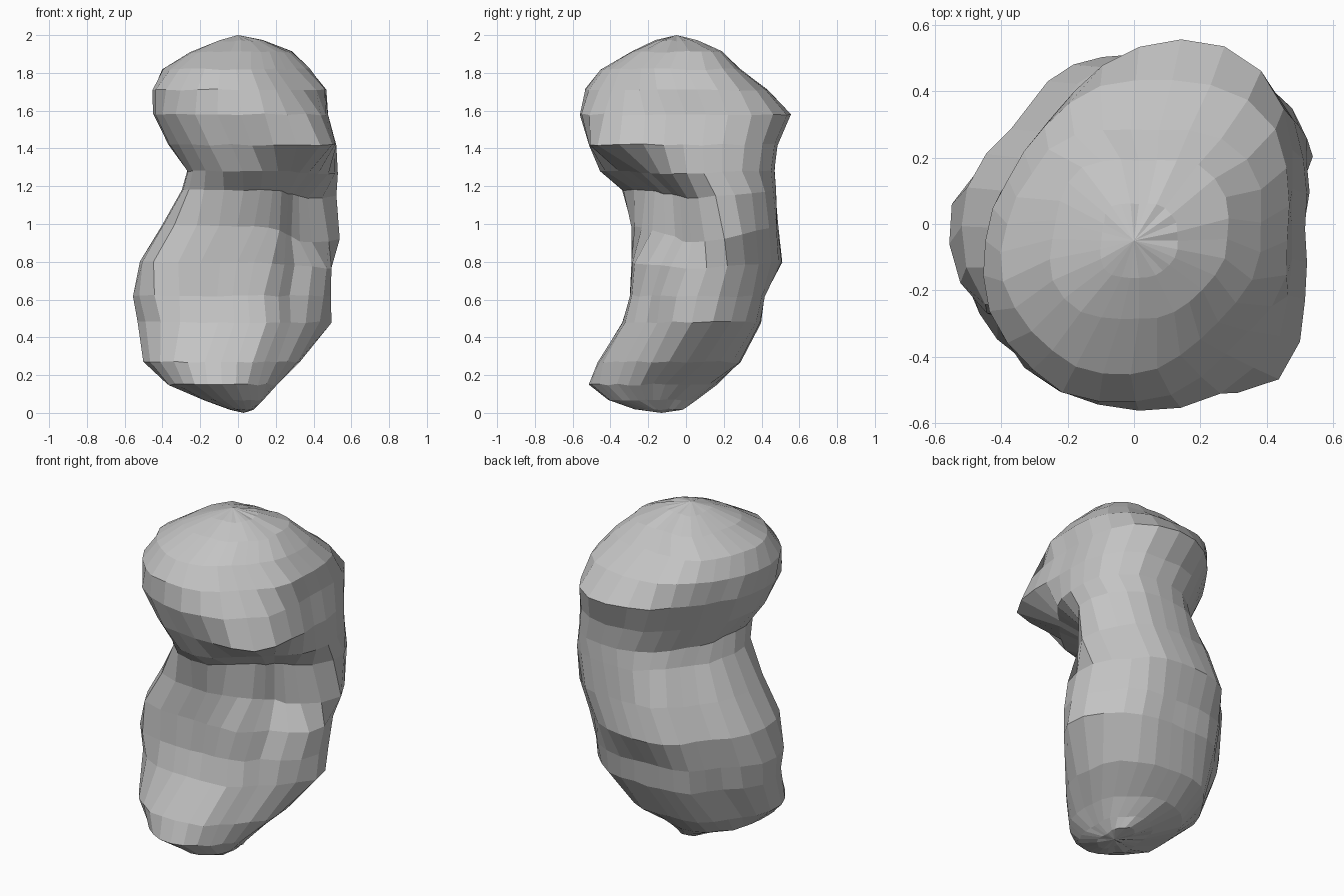
import bpy, bmesh, math, random
from mathutils import Vector

cube = bpy.data.objects.get("Cube")
if cube:
    bpy.data.objects.remove(cube, do_unlink=True)

random.seed(4)
SIDES = 28
SOFTNESS = 12

# Cross-sections in hundredths: height, reach to -x, +x, -y, +y,
# then reach along the diagonals (+x+y), (-x-y), (+x-y), (-x+y)
SECTIONS = [
    (2, -4, 8, -28, 0, 2, 20, 21, 0),
    (7, -18, 13, -41, 6, 5, 34, 31, 9),
    (15, -37, 20, -51, 16, 13, 50, 36, 25),
    (27, -50, 32, -46, 28, 30, 53, 37, 37),
    (48, -54, 50, -33, 39, 46, 49, 36, 45),
    (62, -56, 50, -29, 41, 48, 51, 36, 47),
    (80, -51, 50, -28, 50, 51, 50, 35, 49),
    (99, -40, 57, -28, 48, 56, 41, 28, 42),
    (118, -29, 53, -34, 47, 58, 36, 28, 33),
    (128, -26, 52, -46, 47, 58, 38, 40, 31),
    (142, -36, 51, -51, 48, 58, 46, 65, 35),
    (158, -44, 47, -55, 55, 59, 53, 55, 40),
    (171, -45, 46, -53, 43, 51, 52, 47, 40),
    (182, -40, 38, -45, 28, 39, 44, 38, 34),
    (191, -25, 28, -28, 19, 27, 31, 28, 24),
    (197, -10, 13, -16, 6, 10, 16, 16, 9),
]
HEADINGS = [180, 0, 270, 90, 45, 225, 315, 135]


def direction(degrees):
    a = math.radians(degrees)
    return Vector((math.cos(a), math.sin(a)))


def bump(value, centre, width):
    return math.exp(-((value - centre) / width) ** 2)


def turn_bump(angle, centre, width):
    """Bump around the ring that wraps past a full turn."""
    return bump((angle - centre + 180) % 360, 180, width)


def make_ring(bm, section):
    """Rounded eight-sided cross-section through the given reaches."""
    z, x0, x1, y0, y1, *diagonals = (v / 100 for v in section)
    centre = Vector(((x0 + x1) / 2, (y0 + y1) / 2))
    ring = []
    for k in range(SIDES):
        angle = k * 360 / SIDES
        u = direction(angle)
        total = 0
        for heading, reach in zip(HEADINGS, [-x0, x1, -y0, y1] + diagonals):
            n = direction(heading)
            gap = max(reach - n.dot(centre), 0.02)
            total += (max(n.dot(u), 0) / gap) ** SOFTNESS
        radius = total ** (-1 / SOFTNESS) * 1.015
        # Groove down the front corner of the trunk
        radius -= 0.05 * turn_bump(angle, 318, 14) * bump(z, 0.75, 0.3)
        # Hollow side of the neck, above the shelf of the trunk
        radius -= 0.06 * turn_bump(angle, 340, 24) * bump(z, 1.08, 0.14)
        # Flattened back corner
        radius *= 1 - 0.07 * turn_bump(angle, 157, 20)
        radius *= 1 + random.uniform(-0.012, 0.012)
        p = centre + u * radius
        # The neck crease dips towards the side
        dip = 0.09 * turn_bump(angle, 350, 45) * bump(z, 1.0, 0.2)
        ring.append(bm.verts.new((p.x, p.y, z - dip + random.uniform(-0.005, 0.005))))
    return ring


# Rock body: stacked rings closed with a foot and a crown
bm = bmesh.new()
rings = [make_ring(bm, s) for s in SECTIONS]
for low, high in zip(rings, rings[1:]):
    for k in range(SIDES):
        j = (k + 1) % SIDES
        bm.faces.new((low[k], low[j], high[j], high[k]))

foot = bm.verts.new((0.03, -0.13, 0))
crown = bm.verts.new((0, -0.05, 2))
for k in range(SIDES):
    j = (k + 1) % SIDES
    bm.faces.new((rings[0][j], rings[0][k], foot))
    bm.faces.new((rings[-1][k], rings[-1][j], crown))
bmesh.ops.recalc_face_normals(bm, faces=bm.faces)

mesh = bpy.data.meshes.new("rock_body")
bm.to_mesh(mesh)
bm.free()
rock = bpy.data.objects.new("rock_body", mesh)
bpy.context.collection.objects.link(rock)

# Plain grey stone
stone = bpy.data.materials.new("stone_grey")
stone.use_nodes = True
grey = (0.55, 0.55, 0.55, 1)
stone.diffuse_color = grey
stone.node_tree.nodes["Principled BSDF"].inputs["Base Color"].default_value = grey
mesh.materials.append(stone)
